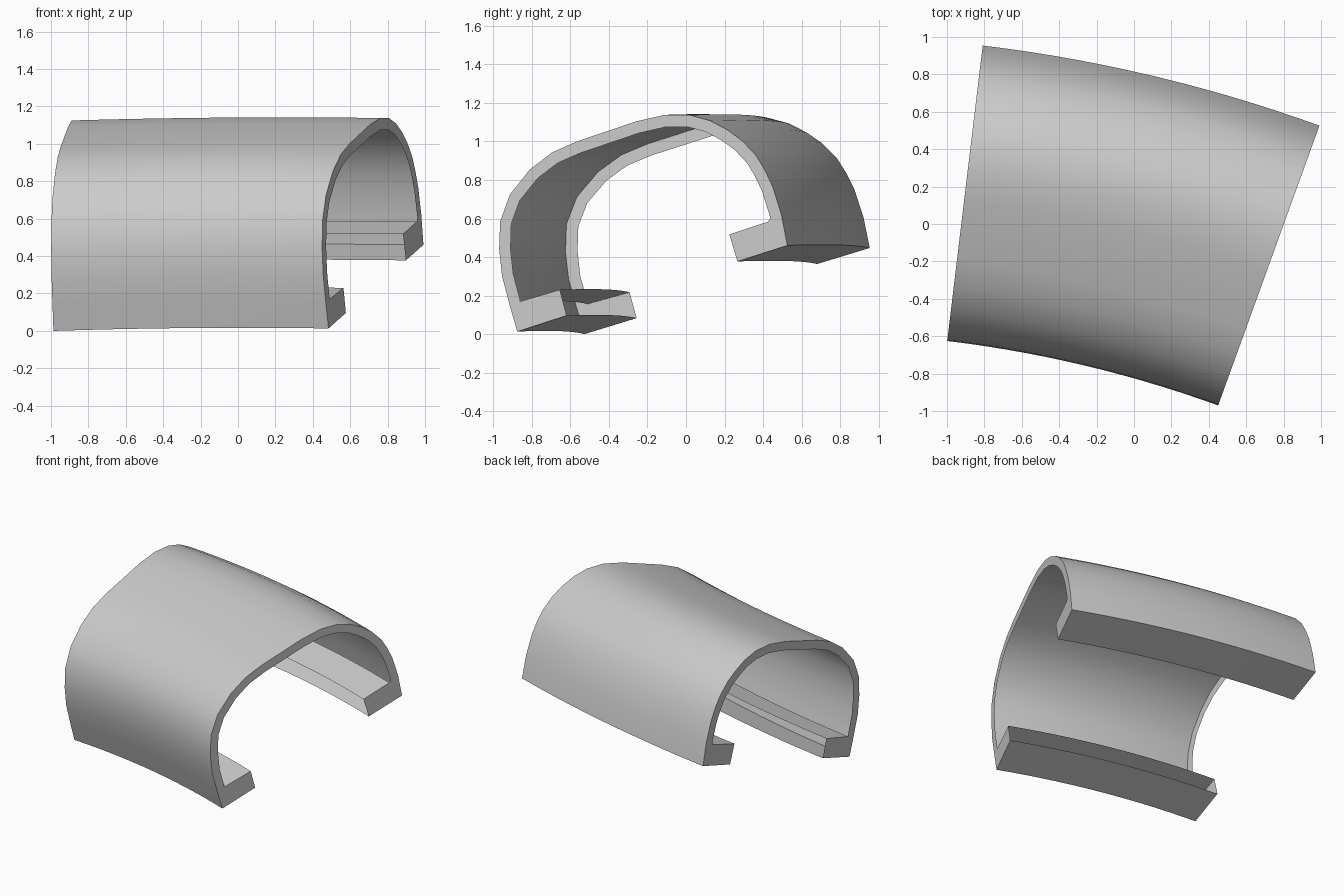
import bpy, bmesh, math
from mathutils import Vector

if "Cube" in bpy.data.objects:
    bpy.data.objects.remove(bpy.data.objects["Cube"])

# Sweep centre and end angles (measured from +y)
CX, CY = -1.78, -7.13
A_LEFT, A_RIGHT = math.radians(6.85), math.radians(19.9)
STEPS = 14
WALL = 0.063

# Profile as seen at the right end (y, z): front bottom, over the top, back bottom
outer_yz = [(-.876, .013), (-.918, .16), (-.955, .30), (-.97, .44), (-.965, .585),
            (-.914, .725), (-.81, .855), (-.695, .943), (-.567, 1.0), (-.41, 1.053),
            (-.26, 1.104), (-.11, 1.138), (.02, 1.137), (.125, 1.108), (.215, 1.06),
            (.29, 1.005), (.365, .925), (.41, .85), (.45, .765), (.495, .62), (.526, .46)]


def rz(p):
    return Vector(((p[0] - CY) / math.cos(A_RIGHT), p[1]))


outer = [rz(p) for p in outer_yz]
inner = []
for i, p in enumerate(outer):
    d = (outer[min(i + 1, len(outer) - 1)] - outer[max(i - 1, 0)]).normalized()
    inner.append(p + Vector((d.y, -d.x)) * WALL)
inner[0], inner[-1] = rz((-.863, .169)), rz((.427, .584))

# Lip tips: (bottom, top)
front_tip = [rz((-.62, .096)), rz((-.655, .23))]
back_tip = [rz((.267, .377)), rz((.225, .517))]

bm = bmesh.new()


def place(p, t):
    a = A_LEFT + (A_RIGHT - A_LEFT) * t
    dz = -0.013 * (1 - t) + 0.036 * t * (1 - t)
    return bm.verts.new((CX + p.x * math.sin(a), CY + p.x * math.cos(a), p.y + dz))


def sweep(points):
    rows = [[place(p, s / STEPS) for p in points] for s in range(STEPS + 1)]
    for r0, r1 in zip(rows, rows[1:]):
        for j in range(len(points) - 1):
            bm.faces.new((r0[j], r1[j], r1[j + 1], r0[j + 1]))


# Outer skin together with both lip undersides
sweep([front_tip[0]] + outer + [back_tip[0]])
# Lip tops (the inside of the shell and the lip tips are open)
sweep([inner[0], front_tip[1]])
sweep([back_tip[1], inner[-1]])

# End rims with lip ends
for t in (0, 1):
    o = [place(p, t) for p in outer]
    n = [place(p, t) for p in inner]
    faces = [(o[i], o[i + 1], n[i + 1], n[i]) for i in range(len(o) - 1)]
    f0, f1 = (place(p, t) for p in front_tip)
    b0, b1 = (place(p, t) for p in back_tip)
    faces += [(f0, o[0], n[0], f1), (o[-1], b0, b1, n[-1])]
    for f in faces:
        bm.faces.new(f if t == 0 else f[::-1])

bmesh.ops.remove_doubles(bm, verts=bm.verts, dist=0.0005)
bmesh.ops.recalc_face_normals(bm, faces=bm.faces)
bm.normal_update()
# Make the crown face upward
if max(bm.faces, key=lambda f: f.calc_center_median().z).normal.z < 0:
    bmesh.ops.reverse_faces(bm, faces=bm.faces)

# Stand on the floor
low = min(v.co.z for v in bm.verts)
for v in bm.verts:
    v.co.z -= low

mesh = bpy.data.meshes.new("curved_shell")
bm.to_mesh(mesh)
bm.free()
shell = bpy.data.objects.new("curved_shell", mesh)
bpy.context.collection.objects.link(shell)
bpy.context.view_layer.objects.active = shell
shell.select_set(True)
bpy.ops.object.shade_smooth_by_angle(angle=math.radians(30))
